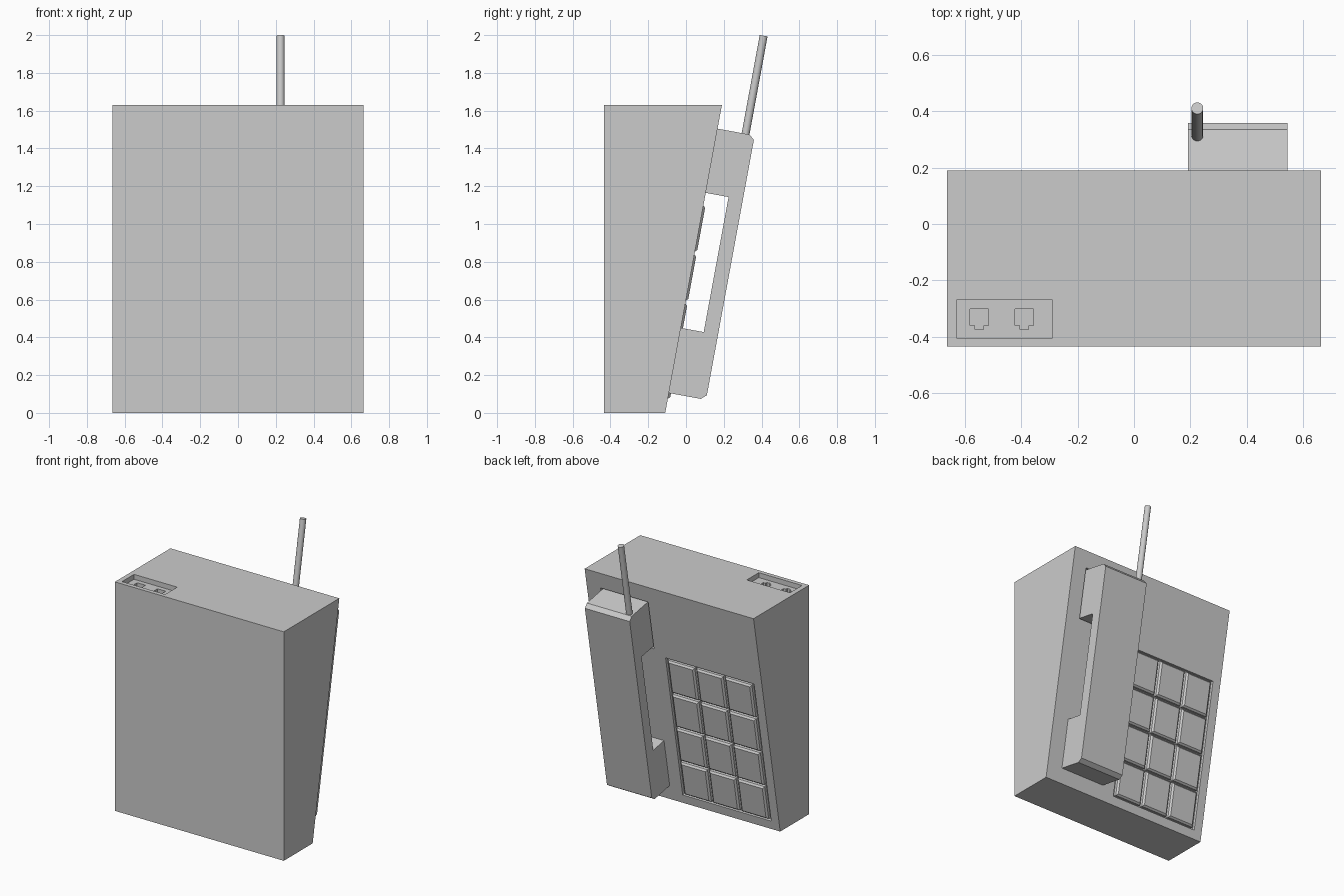
import bpy, bmesh, math
from mathutils import Matrix, Vector

if "Cube" in bpy.data.objects:
    bpy.data.objects.remove(bpy.data.objects["Cube"], do_unlink=True)

grey = bpy.data.materials.new("light grey plastic")
grey.use_nodes = True
grey.diffuse_color = (0.6, 0.6, 0.6, 1)
grey.node_tree.nodes["Principled BSDF"].inputs["Base Color"].default_value = grey.diffuse_color

# Sloped face frame: local x = -world x, local y = up the slope, local z = outward
BASE_Y = -0.11
up = Vector((0, 0.3, 1.63)).normalized()
out = Vector((0, up.z, -up.y))
FACE = Matrix(((-1, 0, 0, 0), (0, up.y, out.y, BASE_Y), (0, up.z, out.z, 0), (0, 0, 0, 1)))
WORLD = Matrix.Identity(4)


def finish(name, bm, frame=WORLD):
    bm.transform(frame)
    bmesh.ops.recalc_face_normals(bm, faces=bm.faces)
    mesh = bpy.data.meshes.new(name)
    bm.to_mesh(mesh)
    bm.free()
    mesh.materials.append(grey)
    ob = bpy.data.objects.new(name, mesh)
    bpy.context.collection.objects.link(ob)
    return ob


def extrude(name, points, direction, frame=WORLD):
    """Extrude a closed outline along a vector."""
    bm = bmesh.new()
    face = bm.faces.new([bm.verts.new(p) for p in points])
    new = bmesh.ops.extrude_face_region(bm, geom=[face])["geom"]
    bmesh.ops.translate(bm, vec=direction, verts=[v for v in new if isinstance(v, bmesh.types.BMVert)])
    return finish(name, bm, frame)


def block(name, x0, x1, y0, y1, z0, z1, frame=WORLD):
    pts = [(x0, y0, z0), (x1, y0, z0), (x1, y1, z0), (x0, y1, z0)]
    return extrude(name, pts, (0, 0, z1 - z0), frame)


def cut(target, cutter):
    cutter.hide_render = True
    mod = target.modifiers.new("cut", "BOOLEAN")
    mod.operation, mod.solver, mod.object = "DIFFERENCE", "EXACT", cutter
    bpy.context.view_layer.objects.active = target
    bpy.ops.object.modifier_apply(modifier=mod.name)
    bpy.data.objects.remove(cutter, do_unlink=True)


# Wedge-shaped body
HALF, TOP = 0.665, 1.63
outline = [(-0.435, 0), (BASE_Y, 0), (0.19, TOP), (-0.435, TOP)]
body = extrude("body", [(-HALF, y, z) for y, z in outline], (2 * HALF, 0, 0))

# Recesses for the keypad, and for both ends of the handset
SINK = 0.02
cut(body, block("keypad_cutter", -0.095, 0.602, 0.063, 1.13, -SINK, 0.1, FACE))
for low, high in ((0.097, 0.467), (1.175, 1.54)):
    cut(body, block("cradle_cutter", -0.555, -0.18, low, high, -SINK, 0.1, FACE))

# Socket bay on top, with two stepped sockets in its floor
FLOOR = TOP - 0.035
cut(body, block("bay_cutter", -0.63, -0.29, -0.405, -0.27, FLOOR, TOP + 0.1))
half_socket = [(0.015, -0.375), (0.015, -0.36), (0.0325, -0.36), (0.0325, -0.302)]
for cx in (-0.55, -0.39):
    ring = half_socket + [(-x, y) for x, y in reversed(half_socket)]
    cut(body, extrude("socket_cutter", [(cx + x, y, FLOOR - 0.04) for x, y in ring], (0, 0, 0.06)))

# Handset: bracket profile with chamfered outer ends
bracket = [(1.53, -SINK), (1.53, 0.172), (1.506, 0.2), (0.132, 0.2), (0.107, 0.172),
           (0.107, -SINK), (0.4575, -SINK), (0.4575, 0.123), (1.1845, 0.123), (1.1845, -SINK)]
extrude("handset", [(-0.545, v, h) for v, h in bracket], (0.353, 0, 0), FACE)

# Antenna rising from the top of the handset
bm = bmesh.new()
start, end = 1.5, 2.058
bmesh.ops.create_cone(bm, cap_ends=True, segments=24, radius1=0.021, radius2=0.021, depth=end - start)
bm.transform(Matrix.Translation((-0.225, (start + end) / 2, 0.151)) @ Matrix.Rotation(math.pi / 2, 4, "X"))
antenna = finish("antenna", bm, FACE)
bpy.ops.object.select_all(action="DESELECT")
antenna.select_set(True)
bpy.context.view_layer.objects.active = antenna
bpy.ops.object.shade_smooth_by_angle(angle=math.radians(40))


# Keys: square plates with sloping rims
def key(name, cx, cy):
    w, h, rim = 0.105, 0.125, 0.012
    bm = bmesh.new()
    rings = []
    for inset, z in ((0, -SINK), (0, 0.0), (rim, 0.011)):
        rings.append([bm.verts.new((cx + sx * (w - inset), cy + sy * (h - inset), z))
                      for sx, sy in ((-1, -1), (1, -1), (1, 1), (-1, 1))])
    for a, b in zip(rings, rings[1:]):
        for i in range(4):
            j = (i + 1) % 4
            bm.faces.new((a[i], a[j], b[j], b[i]))
    bm.faces.new(rings[0])
    bm.faces.new(rings[-1])
    finish(name, bm, FACE)


for row in range(4):
    for col in range(3):
        key(f"key_row{row + 1}_column{col + 1}", 0.2535 + (col - 1) * 0.225, 0.5965 + (1.5 - row) * 0.264)
